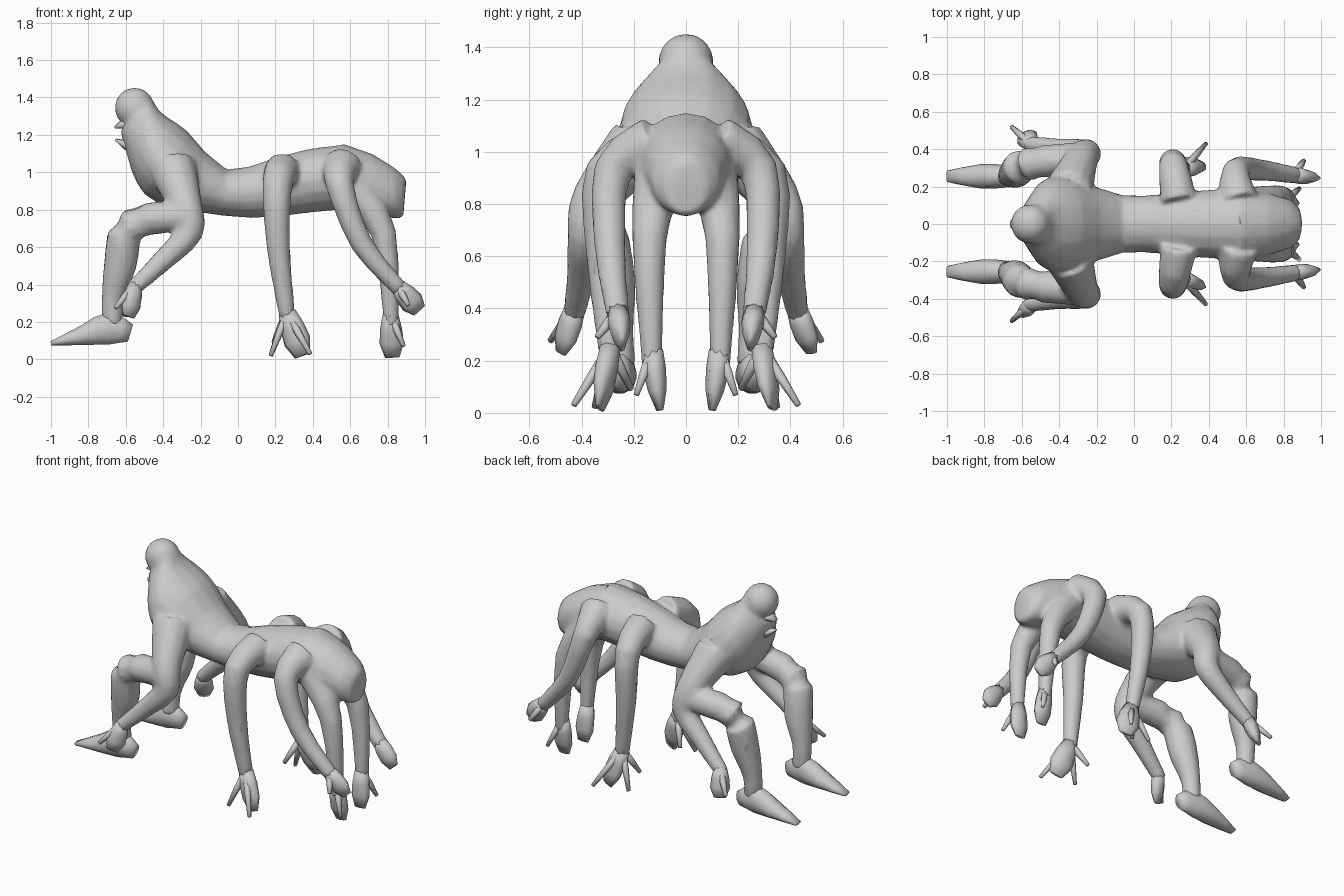
import bpy, bmesh, math
from mathutils import Vector, Matrix

if "Cube" in bpy.data.objects:
    bpy.data.objects.remove(bpy.data.objects["Cube"])


def smooth_path(pts, steps=3):
    # Catmull-Rom through tuples of any length
    pts = [Vector(p) for p in pts]
    ext = [pts[0]] + pts + [pts[-1]]
    out = []
    for a, b, c, d in zip(ext, ext[1:], ext[2:], ext[3:]):
        for k in range(steps):
            t = k / steps
            out.append(b + (c - a) * (t / 2) + (a * 2 - b * 5 + c * 4 - d) * (t * t / 2)
                       + (b * 3 - a - c * 3 + d) * (t ** 3 / 2))
    return out + [pts[-1]]


def loft(bm, rings, n=12):
    # rings: (centre, half axis A, half axis B); closed at both ends
    loops = []
    for c, a, b in rings:
        angles = [2 * math.pi * i / n for i in range(n)]
        loops.append([bm.verts.new(c + a * math.cos(g) + b * math.sin(g)) for g in angles])
    for r, s in zip(loops, loops[1:]):
        for i in range(n):
            j = (i + 1) % n
            bm.faces.new((r[i], r[j], s[j], s[i]))
    bm.faces.new(loops[0][::-1])
    bm.faces.new(loops[-1])


def tube(bm, path, widths, depths, axis, n=12):
    rings = []
    for i, p in enumerate(path):
        t = (path[min(i + 1, len(path) - 1)] - path[max(i - 1, 0)]).normalized()
        a = Vector(axis)
        a = (a - t * a.dot(t)).normalized()
        rings.append((p, a * widths[i], t.cross(a) * depths[i]))
    loft(bm, rings, n)


def flip(p, s):
    return Vector((p[0], p[1] * s, p[2]))


def finish(bm, name):
    bmesh.ops.recalc_face_normals(bm, faces=bm.faces)
    me = bpy.data.meshes.new(name)
    bm.to_mesh(me)
    bm.free()
    for f in me.polygons:
        f.use_smooth = True
    ob = bpy.data.objects.new(name, me)
    bpy.context.collection.objects.link(ob)
    return ob


def limb(bm, *pts):
    # mirrored limb; each point is x, y, z, radius
    path = smooth_path(pts)
    radii = [p[3] for p in path]
    for s in (1, -1):
        tube(bm, [flip(p, s) for p in path], radii, radii, (.8, .1, .6))


def hand(name, wrist, tip, width, axis, fingers):
    # mirrored flat palm flaring from the wrist, plus tapered fingers
    for side, s in (("left", 1), ("right", -1)):
        bm = bmesh.new()
        a, b = flip(wrist, s), flip(tip, s)
        tube(bm, [a.lerp(b, k / 3) for k in range(4)],
             [width * k for k in (.65, .9, 1, .6)], [.042, .044, .036, .014], axis, 8)
        for f in fingers:
            c = flip(f, s)
            tube(bm, [a, a.lerp(c, .5), c], [.022, .02, .012], [.022, .02, .012], axis, 6)
        finish(bm, side + "_" + name)


# torso sections: top x, top z, bottom x, bottom z, half width
torso = smooth_path([
    (.90, .96, .885, .78, .05), (.83, 1.03, .85, .75, .13), (.57, 1.15, .55, .80, .19),
    (.20, 1.08, .20, .76, .165), (-.06, 1.015, -.06, .765, .155), (-.27, 1.22, -.42, .83, .25),
    (-.37, 1.29, -.54, .94, .25), (-.43, 1.34, -.59, 1.08, .19), (-.46, 1.40, -.63, 1.22, .10)], 2)
bm = bmesh.new()
loft(bm, [(Vector((a + c, 0, b + d)) / 2, Vector((a - c, 0, b - d)) / 2, Vector((0, w, 0)))
          for a, b, c, d, w in torso], 16)

# head
bmesh.ops.create_uvsphere(bm, u_segments=14, v_segments=9, radius=.108,
                          matrix=Matrix.Translation((-.553, 0, 1.345)))

# front arm, front leg, middle arm, rear arm, rear leg
limb(bm, (-.35, .18, 1.02, .13), (-.28, .35, .82, .09), (-.26, .38, .68, .075),
     (-.40, .40, .53, .058), (-.57, .43, .37, .042))
limb(bm, (-.27, .36, .77, .08), (-.57, .32, .72, .092), (-.63, .28, .50, .088),
     (-.67, .26, .32, .06), (-.67, .25, .18, .058))
limb(bm, (.24, .12, 1.01, .10), (.21, .31, .92, .08), (.215, .32, .60, .063), (.265, .29, .22, .044))
limb(bm, (.56, .12, 1.03, .11), (.545, .28, .93, .075), (.66, .29, .62, .06), (.87, .26, .37, .045))
limb(bm, (.62, .10, .92, .10), (.78, .14, .67, .068), (.82, .13, .18, .04))

# fuse torso, head and limbs into one blended skin
body = finish(bm, "body")
fuse = body.modifiers.new("fuse", 'REMESH')
fuse.mode = 'VOXEL'
fuse.voxel_size = .014
fuse.use_smooth_shade = True
blend = body.modifiers.new("blend", 'SMOOTH')
blend.iterations = 6
body.modifiers.new("reduce", 'DECIMATE').ratio = .2

# hands and hand-like rear feet
hand("front_hand", (-.55, .425, .40), (-.585, .48, .23), .06, (.8, .5, 0), [(-.655, .52, .275)])
hand("middle_hand", (.262, .29, .25), (.345, .33, .02), .075, (1, -.3, 0),
     [(.175, .35, .02), (.385, .43, .03), (.19, .21, .09)])
hand("rear_hand", (.855, .262, .39), (.97, .245, .26), .065, (1, 0, 1), [(.91, .34, .29)])
hand("rear_foot", (.815, .13, .24), (.825, .10, .01), .065, (1, 0, 0), [(.885, .19, .07)])

# front feet: x, centre z, half width, half height, heel to toe
foot = smooth_path([(-.575, .14, .035, .05), (-.69, .165, .06, .09), (-.82, .13, .065, .058),
                    (-1.0, .085, .03, .012)], 2)
for side, s in (("left", 1), ("right", -1)):
    bm = bmesh.new()
    tube(bm, [Vector((p[0], .255 * s, p[1])) for p in foot],
         [p[2] for p in foot], [p[3] for p in foot], (0, 1, 0), 10)
    finish(bm, side + "_front_foot")

# jaws: flat wedges from the face to a thin lip
for name, root, lip in (("upper_jaw", (-.58, 0, 1.27), (-.66, 0, 1.24)),
                        ("lower_jaw", (-.56, 0, 1.13), (-.655, 0, 1.175))):
    bm = bmesh.new()
    tube(bm, [Vector(root), Vector(lip)], [.07, .02], [.04, .006], (0, 1, 0), 8)
    finish(bm, name)
